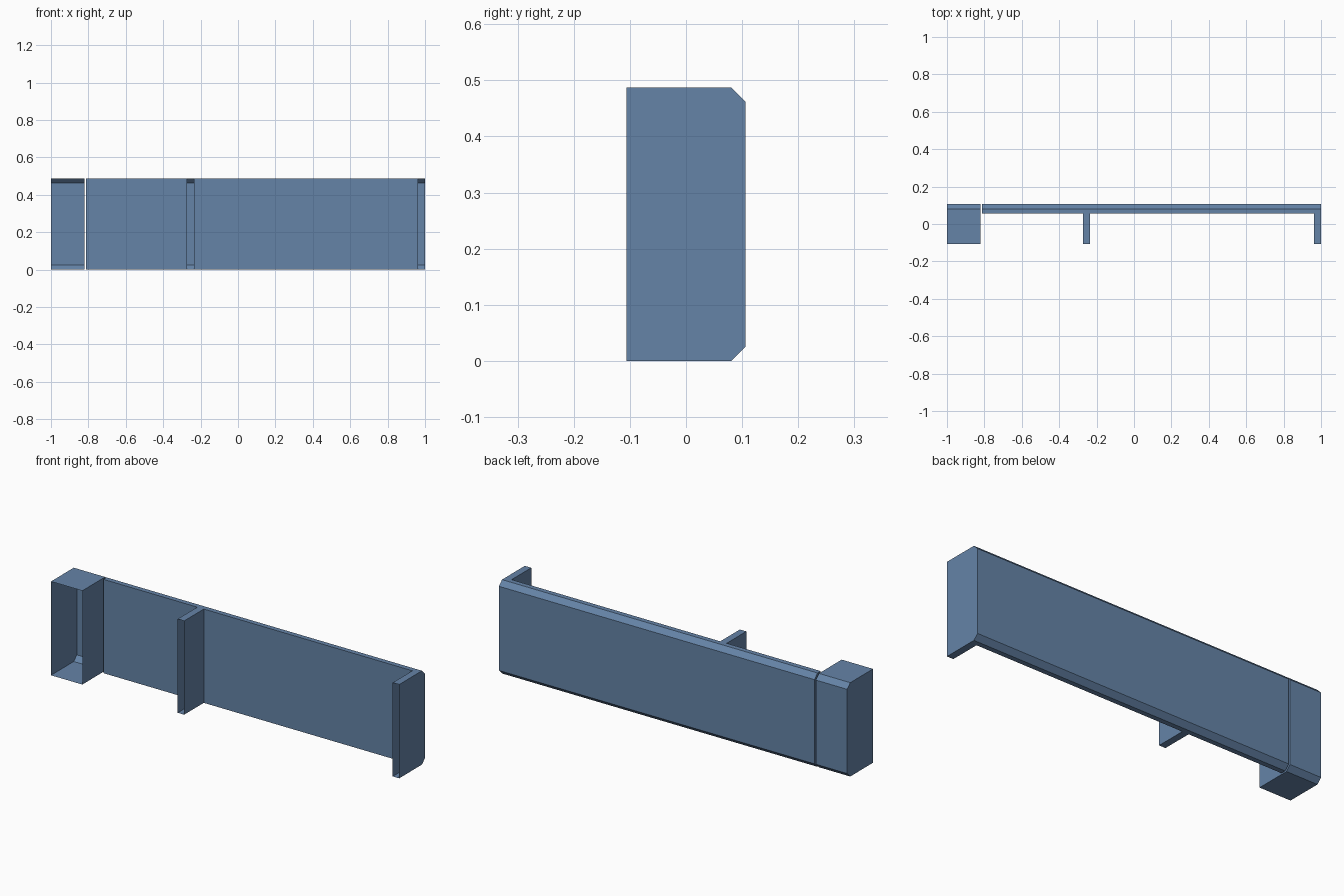
import bpy, bmesh

if "Cube" in bpy.data.objects:
    bpy.data.objects.remove(bpy.data.objects["Cube"])

mat = bpy.data.materials.new("steel blue")
mat.diffuse_color = (0.13, 0.23, 0.39, 1)
mat.use_nodes = True
mat.node_tree.nodes["Principled BSDF"].inputs["Base Color"].default_value = mat.diffuse_color

FRONT, PANEL, BACK, TOP, CH = -0.106, 0.055, 0.106, 0.487, 0.025


# Cross-section (y, z) running from the front bottom, around the chamfered back, to the front top
def section(y_front):
    bottom = [(PANEL, 0), (BACK - CH, 0), (BACK, CH)]
    top = [(y, TOP - z) for y, z in reversed(bottom)]
    if y_front < PANEL:
        return [(y_front, 0)] + bottom + top + [(y_front, TOP)]
    return bottom + top


def build(name, segments, left_cap, right_cap):
    """segments: (x0, x1, is_rib). Ribs are thin shells left open at the front."""
    bm = bmesh.new()

    def face(pts):
        bm.faces.new([bm.verts.new(p) for p in pts])

    for x0, x1, is_rib in segments:
        prof = section(FRONT if is_rib else PANEL)
        for (ya, za), (yb, zb) in zip(prof, prof[1:]):
            face([(x0, ya, za), (x1, ya, za), (x1, yb, zb), (x0, yb, zb)])
        if not is_rib:
            # front panel
            face([(x0, PANEL, 0), (x0, PANEL, TOP), (x1, PANEL, TOP), (x1, PANEL, 0)])
    # side walls of ribs where they stand proud of the panel
    for (_, x, a), (_, _, b) in zip(segments, segments[1:]):
        if a != b:
            w = [(x, FRONT, 0), (x, PANEL, 0), (x, PANEL, TOP), (x, FRONT, TOP)]
            face(w if a else w[::-1])
    # end caps
    for x, is_rib, cap in ((segments[0][0], segments[0][2], left_cap),
                           (segments[-1][1], segments[-1][2], right_cap)):
        if cap:
            w = [(x, y, z) for y, z in section(FRONT if is_rib else PANEL)]
            face(w if x == segments[-1][1] else w[::-1])
    bmesh.ops.remove_doubles(bm, verts=bm.verts, dist=1e-5)
    # merge coplanar pieces of each side so edges stay clean
    bmesh.ops.recalc_face_normals(bm, faces=bm.faces)
    mesh = bpy.data.meshes.new(name)
    bm.to_mesh(mesh)
    bm.free()
    mesh.materials.append(mat)
    obj = bpy.data.objects.new(name, mesh)
    bpy.context.collection.objects.link(obj)


# Short hollow block at the left end
build("end_block", [(-1.0, -0.82, True)], True, True)

# Long wall with a middle rib and an end rib
build("ribbed_wall", [(-0.812, -0.272, False), (-0.272, -0.235, True),
                      (-0.235, 0.963, False), (0.963, 1.0, True)], True, True)
